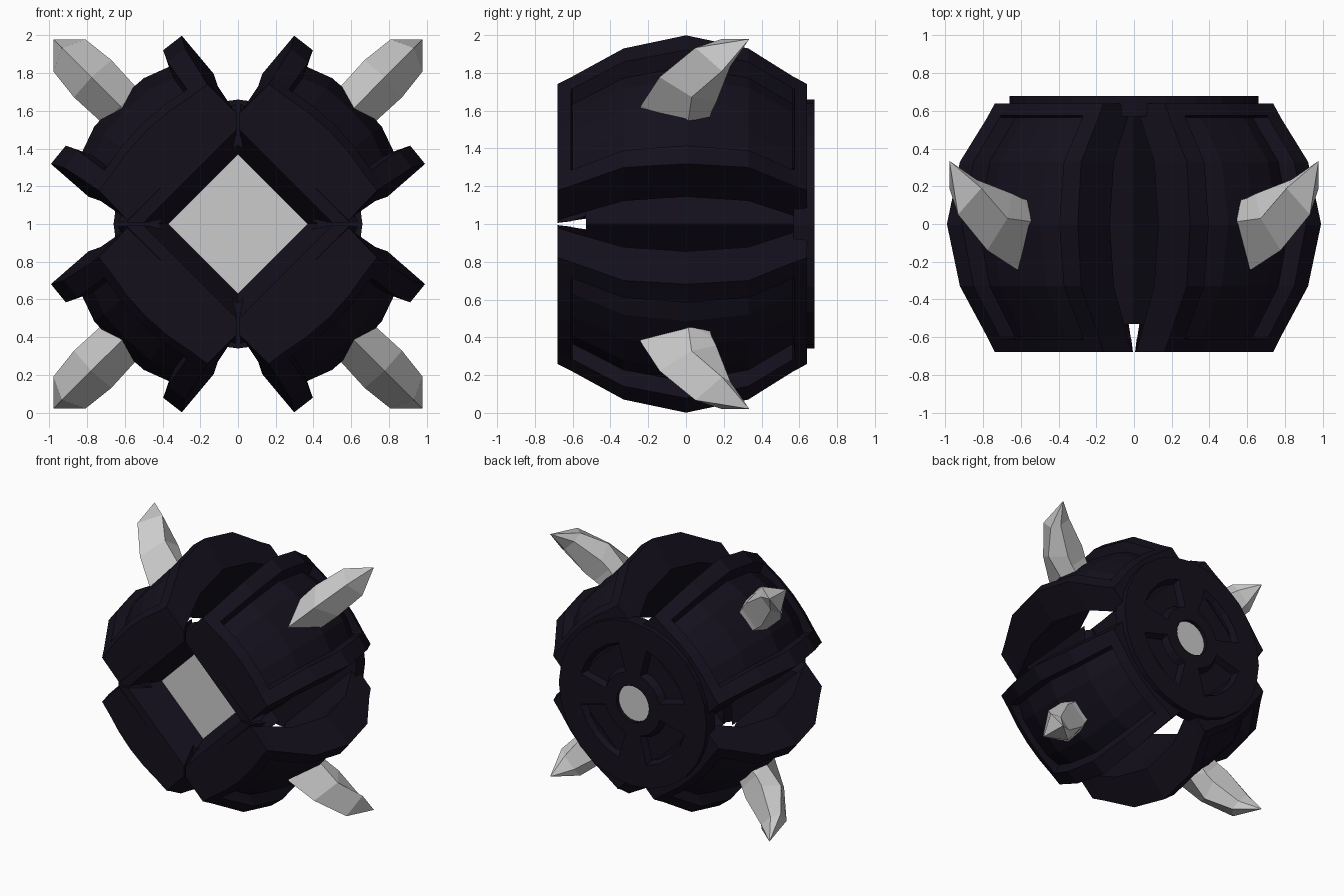
import bpy, bmesh, math
from mathutils import Vector

if "Cube" in bpy.data.objects:
    bpy.data.objects.remove(bpy.data.objects["Cube"])

dark = bpy.data.materials.new("dark_armor")
dark.diffuse_color = (0.007, 0.005, 0.012, 1)
dark.use_nodes = True
dark.node_tree.nodes["Principled BSDF"].inputs["Base Color"].default_value = dark.diffuse_color
DIAGONALS = [math.radians(45 + 90 * i) for i in range(4)]


def finish(bm, name, mat=None):
    bmesh.ops.recalc_face_normals(bm, faces=bm.faces)
    me = bpy.data.meshes.new(name)
    bm.to_mesh(me)
    bm.free()
    ob = bpy.data.objects.new(name, me)
    bpy.context.collection.objects.link(ob)
    if mat:
        me.materials.append(mat)
    return ob


def place(a, u, v, y):
    """u = outward, v = sideways, y = depth, for the part at angle a"""
    c, s = math.cos(a), math.sin(a)
    return Vector((u * c - v * s, y, 1 + u * s + v * c))


def loft(bm, rings, tip=None):
    rows = [[bm.verts.new(p) for p in r] for r in rings]
    n = len(rows[0])
    for r0, r1 in zip(rows, rows[1:]):
        for i in range(n):
            j = (i + 1) % n
            bm.faces.new((r0[i], r0[j], r1[j], r1[i]))
    bm.faces.new(rows[0])
    if tip is None:
        bm.faces.new(rows[-1])
    else:
        t = bm.verts.new(tip)
        for i in range(n):
            bm.faces.new((rows[-1][i], rows[-1][(i + 1) % n], t))


# Armour stations: y, outer u, outer v, inner u, inner v, recessed
STATIONS = [
    (-.68, .643, .403, .424, .405, 0), (-.61, .685, .411, .460, .408, 0),
    (-.60, .690, .413, .465, .410, 1), (-.33, .860, .450, .597, .435, 1),
    (0, .922, .486, .658, .465, 1), (.33, .860, .450, .597, .435, 1),
    (.565, .690, .413, .465, .410, 1), (.575, .685, .411, .460, .408, 0),
    (.64, .643, .403, .424, .405, 0)]


def armor_ring(a, y, uo, vo, ui, vi, recessed):
    rise = (-.07, -.02, -.008) if recessed else (.02, .04, .05)
    half = [(ui, vi), (uo, vo), (uo + .014, vo * .744),
            (uo + rise[0], vo * .66), (uo + rise[1], vo * .38)]
    loop = half + [(uo + rise[2], 0)] + [(u, -v) for u, v in reversed(half)]
    return [place(a, u, v, y) for u, v in loop]


# Claw rings: front, side and back corner as (u, v, y), bending backward
CLAW = [
    [(.80, 0, -.24), (.80, .12, .0), (.82, .07, .12)],
    [(.884, 0, -.24), (.88, .13, .01), (.93, .09, .135)],
    [(1.10, 0, -.14), (1.09, .14, .03), (1.01, .10, .16)],
    [(1.32, 0, .05), (1.265, .12, .19), (1.24, .06, .235)]]

for k, a in enumerate(DIAGONALS):
    # Barrel-shaped armour plate with raised frame, turned slightly to the vertical
    turn = math.radians(.6) * (1 if k % 2 == 0 else -1)
    bm = bmesh.new()
    loft(bm, [armor_ring(a + turn, *s) for s in STATIONS])
    finish(bm, f"armor_plate_{k}", dark)

    # Mitred front lip; the gap between lips widens inward
    bm = bmesh.new()
    prof = [(.298, -.53, .04), (.36, -.68, .008), (.424, -.68, .012),
            (.46, -.61, .02), (.47, -.53, .06)]
    loft(bm, [[place(a, u, s * (u - gap), y) for u, y, gap in prof] for s in (-1, 1)])
    finish(bm, f"front_lip_{k}", dark)

    # Curved claw
    bm = bmesh.new()
    rings = []
    for f, sd, b in CLAW:
        pts = [f, sd, b, (b[0], -b[1], b[2]), (sd[0], -sd[1], sd[2])]
        rings.append([place(a, *p) for p in pts])
    loft(bm, rings, tip=place(a, 1.385, 0, .335))
    finish(bm, f"claw_{k}")

# Square core running front to back, with a sunken front
bm = bmesh.new()
loft(bm, [[place(i * math.pi / 2, h * math.sqrt(2), 0, y) for i in range(4)]
          for y, h in ((-.44, .26), (-.53, .298), (-.53, .34), (.6, .34))])
finish(bm, "core", dark)

# Light square at the bottom of the front opening
bm = bmesh.new()
bm.faces.new([bm.verts.new(place(-i * math.pi / 2, .262 * math.sqrt(2), 0, -.445)) for i in range(4)])
finish(bm, "front_light")

# Back disc with four sunken windows
N = 24
HUB = .145
bm = bmesh.new()
prof = [(HUB, .57), (.66, .57), (.66, .68), (.48, .68), (.25, .68), (HUB, .68)]
rows = [[bm.verts.new(place(2 * math.pi * i / N, r, 0, y)) for r, y in prof] for i in range(N)]
windows = {k: [] for k in range(4)}
for i in range(N):
    r0, r1 = rows[i], rows[(i + 1) % N]
    for j in range(len(prof)):
        m = (j + 1) % len(prof)
        f = bm.faces.new((r0[j], r0[m], r1[m], r1[j]))
        deg = (i + .5) * 360 / N
        if j == 3 and abs(deg % 90 - 45) < 25:
            windows[int(deg // 90)].append(f)
bmesh.ops.recalc_face_normals(bm, faces=bm.faces)
for faces in windows.values():
    bmesh.ops.inset_region(bm, faces=faces, thickness=.03, depth=-.05)
finish(bm, "back_disc", dark)

# Round light in the middle of the back disc
bm = bmesh.new()
loft(bm, [[place(2 * math.pi * i / N, HUB, 0, y) for i in range(N)] for y in (.58, .65)])
finish(bm, "back_light")
